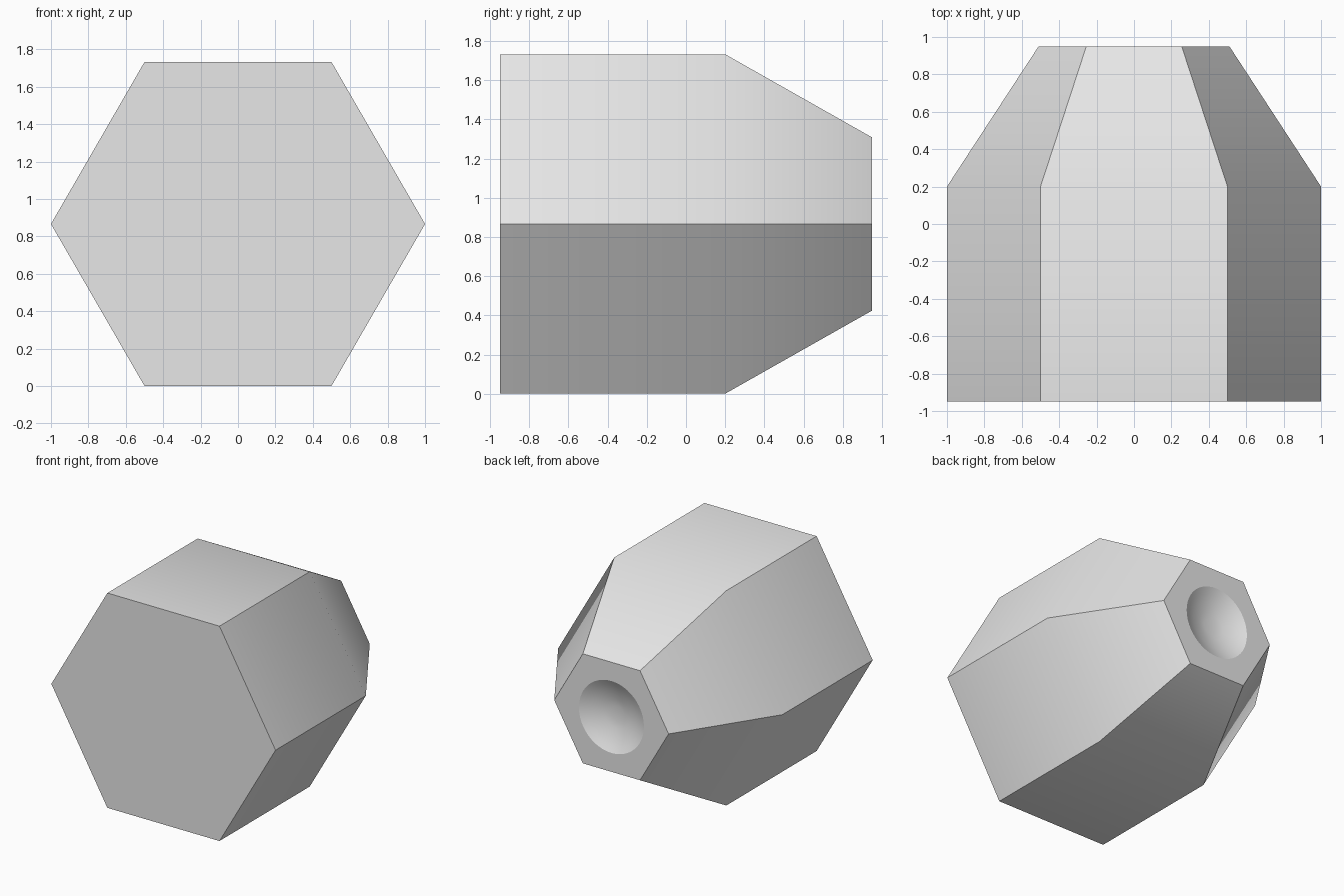
import bpy, bmesh, math
from mathutils import Vector

cube = bpy.data.objects.get("Cube")
if cube:
    bpy.data.objects.remove(cube, do_unlink=True)

grey = bpy.data.materials.new("light_grey")
grey.use_nodes = True
colour = (0.8, 0.8, 0.8, 1)
grey.diffuse_color = colour
grey.node_tree.nodes["Principled BSDF"].inputs["Base Color"].default_value = colour

MID_Z = math.sqrt(3) / 2
BACK = 0.95
SEGMENTS = 48
bm = bmesh.new()


def ring(radius, y, sides):
    """Closed ring of vertices around the y axis."""
    return [bm.verts.new(Vector((radius * math.cos(a), y, MID_Z + radius * math.sin(a))))
            for a in (2 * math.pi * i / sides for i in range(sides))]


def bridge(first, second):
    n = len(first)
    for i in range(n):
        j = (i + 1) % n
        bm.faces.new((first[i], first[j], second[j], second[i]))


# Hexagonal prism with a tapered back
front = ring(1, -BACK, 6)
shoulder = ring(1, 0.2, 6)
tip = ring(0.51, BACK, 6)
bm.faces.new(front)
bridge(front, shoulder)
bridge(shoulder, tip)

# Flat back face around the round opening
rim = ring(0.29, BACK, SEGMENTS)
step = SEGMENTS // 6
for i in range(6):
    arc = [rim[(i * step + k) % SEGMENTS] for k in range(step + 1)]
    bm.faces.new([tip[i], tip[(i + 1) % 6]] + arc[::-1])

# Shallow round dish sunk into the back
DEPTH = 0.08
previous = rim
for t in (0.85, 0.65, 0.4, 0.2):
    inner = ring(0.29 * t, BACK - DEPTH * (1 - t * t), SEGMENTS)
    bridge(previous, inner)
    previous = inner
bm.faces.new(previous)

bmesh.ops.recalc_face_normals(bm, faces=bm.faces[:])
mesh = bpy.data.meshes.new("tapered_hexagonal_body")
bm.to_mesh(mesh)
bm.free()
mesh.materials.append(grey)
body = bpy.data.objects.new("tapered_hexagonal_body", mesh)
bpy.context.collection.objects.link(body)

# Smooth across the shoulder, sharp along the long edges
bpy.ops.object.select_all(action='DESELECT')
body.select_set(True)
bpy.context.view_layer.objects.active = body
bpy.ops.object.shade_smooth_by_angle(angle=math.radians(35))
for edge in mesh.edges:
    if all(abs(mesh.vertices[v].co.y - BACK) < 1e-4 for v in edge.vertices):
        edge.use_edge_sharp = True
